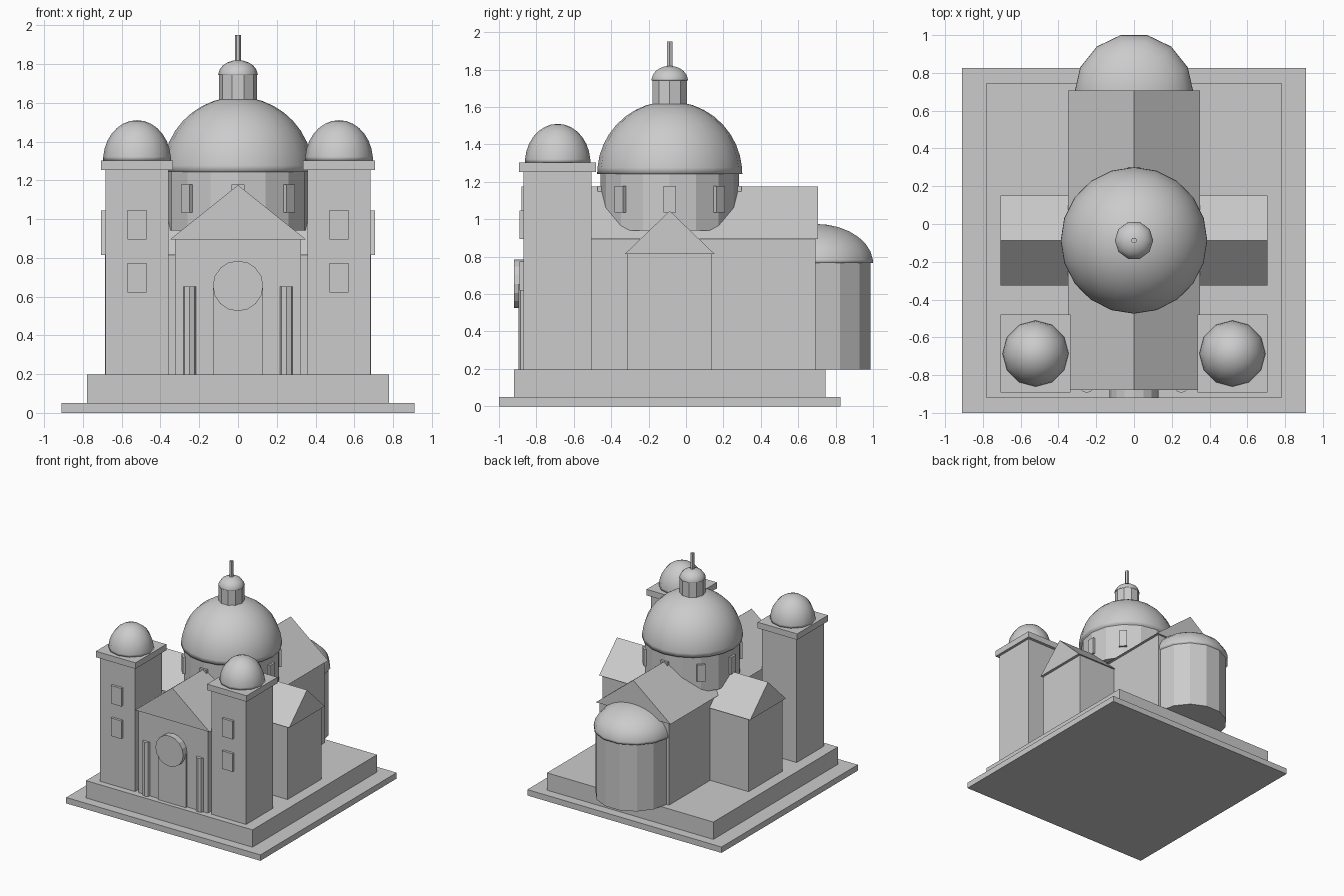
import bpy, bmesh
from math import sin, cos, pi, radians
from mathutils import Matrix

if "Cube" in bpy.data.objects:
    bpy.data.objects.remove(bpy.data.objects["Cube"])


def finish(name, bm, smooth=False):
    bmesh.ops.recalc_face_normals(bm, faces=bm.faces)
    me = bpy.data.meshes.new(name)
    bm.to_mesh(me)
    bm.free()
    if smooth:
        me.shade_smooth()
    ob = bpy.data.objects.new(name, me)
    bpy.context.collection.objects.link(ob)
    return ob


def box(name, x0, x1, y0, y1, z0, z1):
    bm = bmesh.new()
    m = Matrix.Translation(((x0 + x1) / 2, (y0 + y1) / 2, (z0 + z1) / 2))
    bmesh.ops.create_cube(bm, size=1, matrix=m @ Matrix.Diagonal((x1 - x0, y1 - y0, z1 - z0, 1)))
    return finish(name, bm)


def lathe(name, profile, n, x, y, smooth=False):
    """Closed revolved shape from (radius, z) pairs, radius 0 makes a pole."""
    bm = bmesh.new()
    rings = []
    for r, z in profile:
        k = n if r > 1e-5 else 1
        rings.append([bm.verts.new((x + r * cos(2 * pi * i / n), y + r * sin(2 * pi * i / n), z))
                      for i in range(k)])
    for a, b in zip(rings, rings[1:]):
        for i in range(n):
            j = (i + 1) % n
            bm.faces.new((a[i], a[j], b[0]) if len(b) == 1 else (a[i], a[j], b[j], b[i]))
    for ring in (rings[0], rings[-1]):
        if len(ring) > 1:
            bm.faces.new(ring)
    return finish(name, bm, smooth)


def column(name, r, z0, z1, n, x, y):
    return lathe(name, [(r, z0), (r, z1)], n, x, y)


def dome(name, r, h, z, n, x, y, rings=7):
    angles = [0] + [radians(5) + i * radians(85) / rings for i in range(rings)]
    pts = [(r * cos(a), z + h * sin(a)) for a in angles] + [(0, z + h)]
    return lathe(name, pts, n, x, y, True)


def gable(name, half, z0, z1, start, end, axis, centre):
    """Triangular roof prism running along an axis."""
    bm = bmesh.new()
    ends = []
    for p in (start, end):
        tri = [(centre - half, z0), (centre + half, z0), (centre, z1)]
        ends.append([bm.verts.new((u, p, z) if axis == 'y' else (p, u, z)) for u, z in tri])
    a, b = ends
    bm.faces.new(a)
    bm.faces.new(b)
    for i in range(3):
        j = (i + 1) % 3
        bm.faces.new((a[i], a[j], b[j], b[i]))
    return finish(name, bm)


CY = -0.087  # crossing centre

# Stepped base
box("lower_step", -0.91, 0.91, -1.0, 0.825, 0, 0.05)
box("upper_step", -0.78, 0.78, -0.92, 0.747, 0.05, 0.197)

# Nave and transept
box("nave_walls", -0.325, 0.325, -0.867, 0.692, 0.197, 0.895)
gable("nave_roof", 0.35, 0.895, 1.175, -0.88, 0.707, 'y', 0)
box("transept_walls", -0.685, 0.685, CY - 0.227, CY + 0.227, 0.197, 0.815)
gable("transept_roof", 0.239, 0.815, 1.045, -0.708, 0.708, 'x', CY)

# Apse
column("apse_walls", 0.301, 0.197, 0.765, 14, 0, 0.692)
dome("apse_dome", 0.316, 0.21, 0.765, 14, 0, 0.692)

# Drum with windows, main dome, lantern, finial
column("drum", 0.37, 0.94, 1.245, 16, 0, CY)
for i in range(8):
    win = box(f"drum_window_{i}", 0.34, 0.385, -0.0325, 0.0325, 1.035, 1.178)
    win.location = (0, CY, 0)
    win.rotation_euler = (0, 0, i * pi / 4)
dome("main_dome", 0.388, 0.388, 1.242, 20, 0, CY, 9)
column("lantern", 0.098, 1.6, 1.745, 10, 0, CY)
dome("lantern_dome", 0.102, 0.077, 1.743, 10, 0, CY, 5)
column("finial", 0.016, 1.81, 1.95, 6, 0, CY)

# Front towers and entrance columns, both sides
for side, s in (("left", -1), ("right", 1)):
    cx = s * 0.521
    box(f"{side}_tower", cx - 0.163, cx + 0.163, -0.868, -0.505, 0.197, 1.252)
    box(f"{side}_tower_cap", cx - 0.185, cx + 0.185, -0.893, -0.48, 1.252, 1.303)
    dome(f"{side}_tower_dome", 0.175, 0.207, 1.303, 12, cx, -0.686)
    for i, z in enumerate((0.62, 0.895)):
        box(f"{side}_tower_window_{i}", cx - 0.049, cx + 0.049, -0.889, -0.86, z, z + 0.153)
    column(f"{side}_entrance_column", 0.035, 0.197, 0.653, 8, s * 0.25, -0.86)

# Door and round window
box("door", -0.13, 0.13, -0.885, -0.86, 0.197, 0.655)
rose = column("round_window", 0.13, -0.03, 0.03, 16, 0, 0)
rose.rotation_euler = (pi / 2, 0, 0)
rose.location = (0, -0.89, 0.655)
